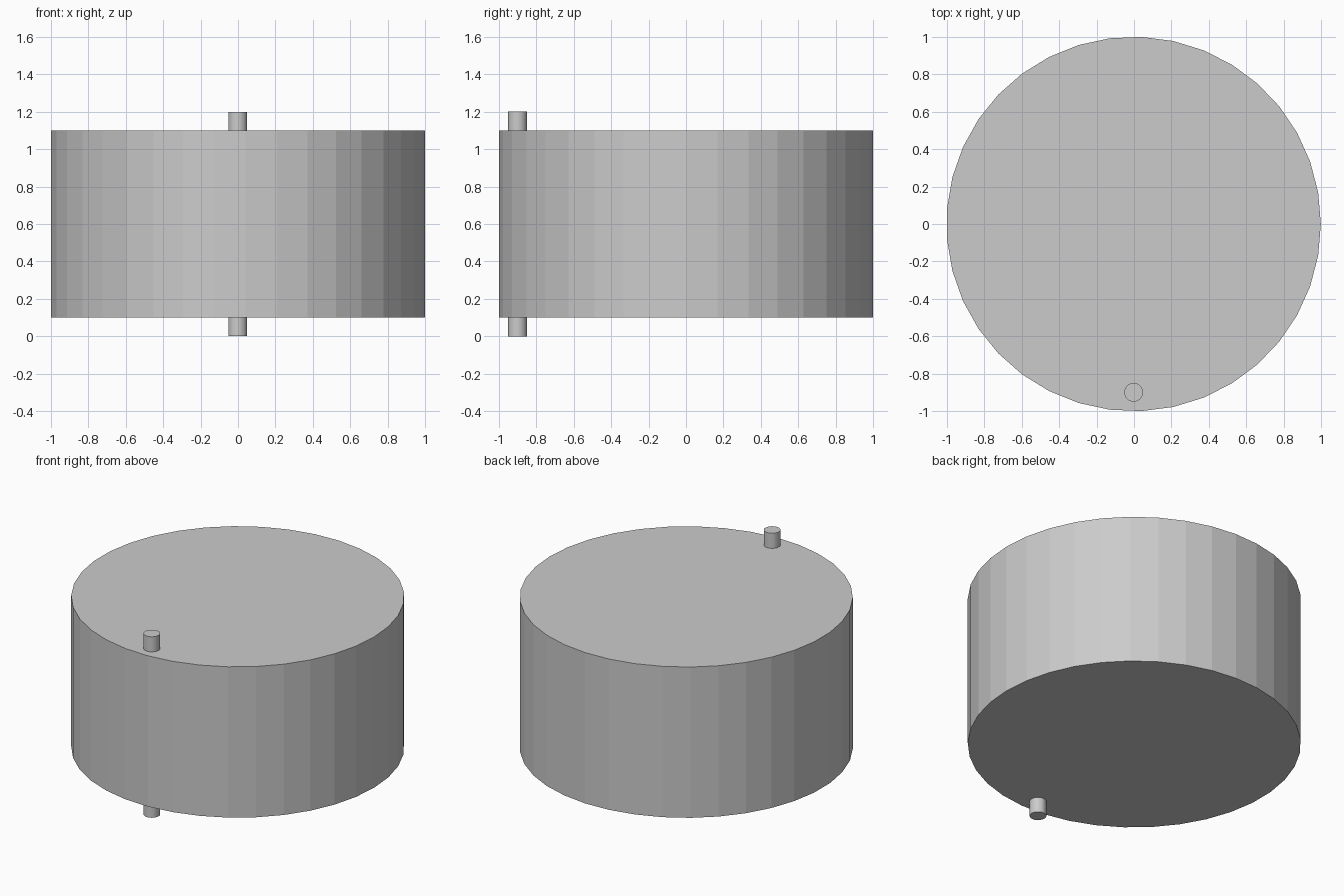
import bpy, math

if "Cube" in bpy.data.objects:
    bpy.data.objects.remove(bpy.data.objects["Cube"])

SIDES = 37
OFFSET_X = -0.002  # odd side count: shift so the bounds are centred


def cylinder(name, radius, y, z0, z1):
    """Flat-shaded upright cylinder with a vertex on +x."""
    bpy.ops.mesh.primitive_cylinder_add(
        vertices=SIDES, radius=radius, depth=z1 - z0,
        location=(OFFSET_X, y, (z0 + z1) / 2),
        rotation=(0, 0, -math.pi / 2))
    obj = bpy.context.object
    obj.name = name
    # primitive starts its ring on +y; the -90 degree turn puts it on +x
    bpy.ops.object.transform_apply(location=False, rotation=True, scale=True)
    return obj


# Wide drum body
cylinder("drum", 1.001, 0.0, 0.1, 1.1)

# Off-centre axle running through the drum near the front rim
cylinder("axle_pin", 0.05, -0.9, 0.0, 1.2)
